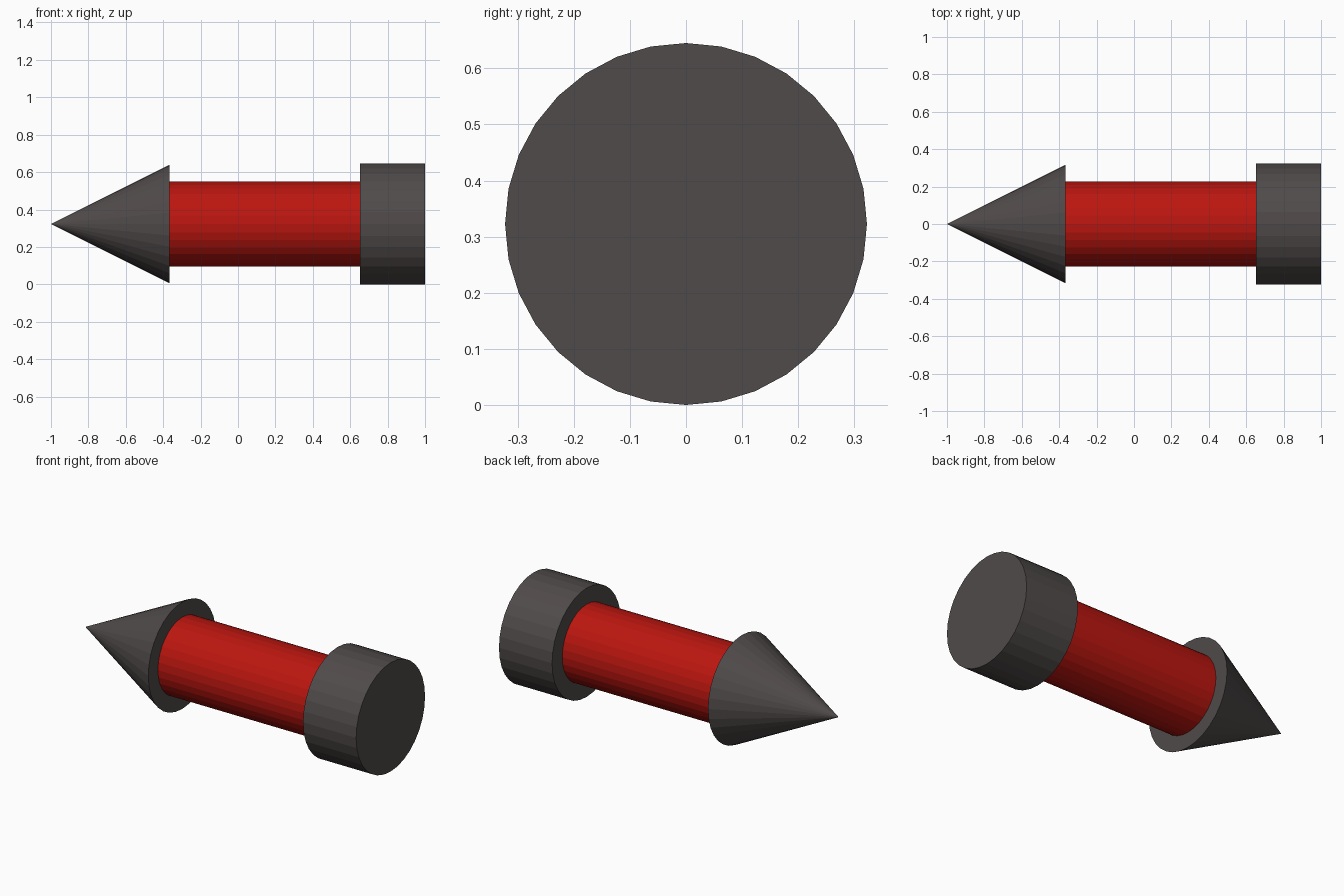
import bpy
import math

if "Cube" in bpy.data.objects:
    bpy.data.objects.remove(bpy.data.objects["Cube"])

AXIS_Z = 0.3225
SIDES = 32


def material(name, color):
    mat = bpy.data.materials.new(name)
    mat.diffuse_color = color
    mat.use_nodes = True
    mat.node_tree.nodes["Principled BSDF"].inputs["Base Color"].default_value = mat.diffuse_color
    return mat


def turned_part(name, x0, x1, r0, r1, mat):
    """Flat-shaded cone or cylinder lying along x, radius r0 at x0 and r1 at x1."""
    bpy.ops.mesh.primitive_cone_add(
        vertices=SIDES, radius1=r0, radius2=r1, depth=x1 - x0,
        location=((x0 + x1) / 2, 0, AXIS_Z), rotation=(0, math.pi / 2, 0))
    obj = bpy.context.object
    obj.name = name
    obj.data.materials.append(mat)
    return obj


dark = material("dark_grey", (0.08, 0.07, 0.068, 1))
red = material("red", (0.5, 0.008, 0.005, 1))

# Pointed tip, red shaft and wide end cap
turned_part("pointed_tip", -1.0, -0.366, 0.0, 0.317, dark)
turned_part("shaft", -0.366, 0.652, 0.227, 0.227, red)
turned_part("end_cap", 0.652, 1.0, 0.3225, 0.3225, dark)
